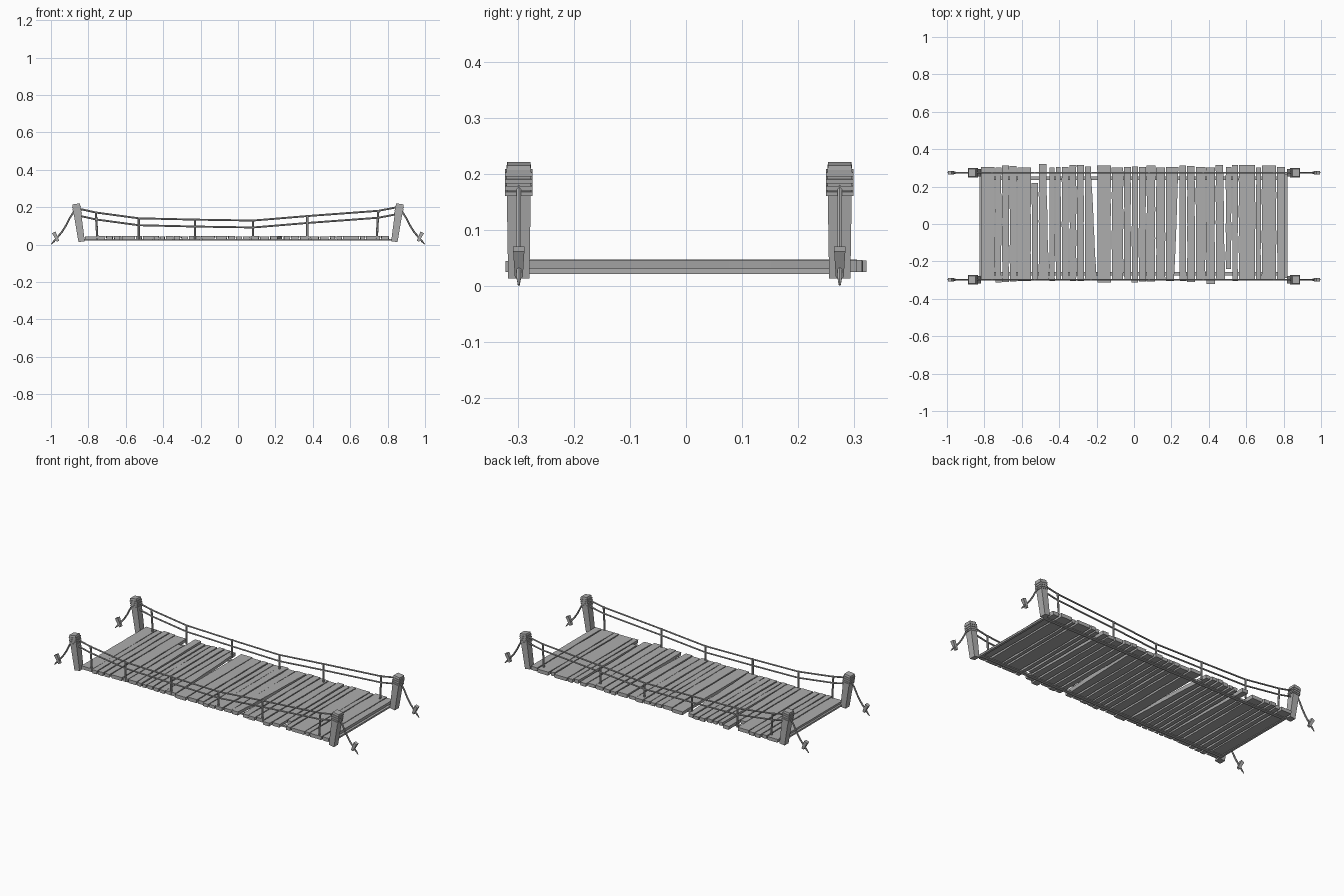
import bpy
import bmesh
import math
import random
from mathutils import Vector

random.seed(7)
if "Cube" in bpy.data.objects:
    bpy.data.objects.remove(bpy.data.objects["Cube"])

GREY = (0.42, 0.42, 0.42, 1)
wood = bpy.data.materials.new("weathered_grey")
wood.diffuse_color = GREY
wood.use_nodes = True
wood.node_tree.nodes["Principled BSDF"].inputs["Base Color"].default_value = GREY


def finish(name, bm):
    bmesh.ops.recalc_face_normals(bm, faces=bm.faces)
    mesh = bpy.data.meshes.new(name)
    bm.to_mesh(mesh)
    bm.free()
    mesh.materials.append(wood)
    obj = bpy.data.objects.new(name, mesh)
    bpy.context.collection.objects.link(obj)
    return obj


def loft(bm, rings):
    """Skin a row of equal rings of points and cap both ends."""
    loops = [[bm.verts.new(p) for p in ring] for ring in rings]
    n = len(loops[0])
    for a, b in zip(loops, loops[1:]):
        for i in range(n):
            j = (i + 1) % n
            bm.faces.new((a[i], a[j], b[j], b[i]))
    bm.faces.new(loops[0])
    bm.faces.new(loops[-1])


def sweep(name, path, sizes, sides=6):
    """Sweep a section with (half width, half depth) sizes along a path."""
    pts = [Vector(p) for p in path]
    if len(sizes) == 1:
        sizes = sizes * len(pts)
    rings = []
    for i, p in enumerate(pts):
        axis = (pts[min(i + 1, len(pts) - 1)] - pts[max(i - 1, 0)]).normalized()
        u = Vector((1, 0, 0)) if abs(axis.y) > 0.7 else Vector((0, 1, 0))
        v = axis.cross(u).normalized()
        k = 1 / math.cos(math.pi / 4) if sides == 4 else 1
        ring = []
        for s in range(sides):
            t = 2 * math.pi * (s + 0.5) / sides
            ring.append(p + u * math.cos(t) * sizes[i][0] * k
                        + v * math.sin(t) * sizes[i][1] * k)
        rings.append(ring)
    bm = bmesh.new()
    loft(bm, rings)
    return finish(name, bm)


# Deck planks: widths in hundredths, laid from one end to the other
widths = [7.5, 3.5, 4, 4, 7.5, 3.7, 5.5, 3.2, 3.3, 4, 4, 4, 6.5, 7.5, 6.5, 4,
          3.7, 4, 5, 5.2, 7, 4, 4.5, 5.5, 5, 5.2, 3.4, 3.4, 9, 3, 8, 4.6]
scale = 1.63 / sum(widths)
ROWS = 9
skewed = {12: 0.03, 20: -0.025, 6: 0.012, 25: 0.01}   # planks with wedge gaps
x = -0.82
for i, w in enumerate(widths):
    w *= scale
    back = 0.306 + random.uniform(-0.006, 0.010)
    front = -0.306 - random.uniform(-0.006, 0.008)
    if i == 5:
        back = 0.22                                   # broken plank
    if i == 6:
        back = 0.322
    if i == 24:
        front = -0.322
    if i == 26:
        front = -0.24                                 # broken plank
    top = 0.047 - random.uniform(0, 0.004)
    skew = skewed.get(i, 0)
    rings = []
    for r in range(ROWS):
        f = r / (ROWS - 1)
        y = front + (back - front) * f
        cut = abs(skew) * (f if skew > 0 else 1 - f)
        a = x + 0.002 + random.uniform(-0.001, 0.002)
        b = x + w - 0.002 - random.uniform(-0.001, 0.002) - cut
        rings.append([(a, y, top), (b, y, top),
                      (b - 0.003, y, 0.025), (a + 0.003, y, 0.025)])
    bm = bmesh.new()
    loft(bm, rings)
    finish(f"deck_plank_{i + 1}", bm)
    x += w

# Hand rope heights along the bridge
STATIONS = [-0.85, -0.76, -0.53, -0.23, 0.08, 0.37, 0.75, 0.85]
UPPER = [0.192, 0.172, 0.141, 0.134, 0.129, 0.153, 0.181, 0.2]
DROP = 0.037

for side, y, beam_y in (("left", 0.274, 0.245), ("right", -0.298, -0.266)):
    # Long beam under the deck
    sweep(f"{side}_under_beam", [(-0.82, beam_y, 0.026), (0.81, beam_y, 0.026)],
          [(0.01, 0.005)], 4)

    # Hand ropes and their uprights
    for label, drop in (("upper", 0), ("lower", DROP)):
        path = [(px, y, z - drop) for px, z in zip(STATIONS, UPPER)]
        sweep(f"{side}_{label}_rope", path, [(0.005, 0.005)])
    for n in range(1, 7):
        px, z = STATIONS[n], UPPER[n]
        lean = 0.008 * (1 if px > 0 else -1) if abs(px) > 0.7 else 0
        sweep(f"{side}_upright_{n}", [(px - lean, y, 0.03), (px, y, z + 0.004)],
              [(0.006, 0.006)])

    for end, s in (("east", 1), ("west", -1)):
        # Leaning, tapered post
        foot = Vector((s * 0.836, y, 0.016))
        head = Vector((s * 0.866, y, 0.218))
        sweep(f"{side}_{end}_post", [foot, foot.lerp(head, 0.96), head],
              [(0.019, 0.017), (0.022, 0.021), (0.0205, 0.02)], 4)

        # Rope wrapped round the post
        for n, f in enumerate((0.75, 0.8, 0.86, 0.92)):
            c = foot.lerp(head, f)
            h = (head - foot) * 0.018
            sweep(f"{side}_{end}_wrap_{n + 1}", [c - h, c + h],
                  [(0.0242, 0.0235)], 4)

        # Guy rope running down into the ground
        guy = [(0.875, 0.18), (0.898, 0.145), (0.918, 0.105), (0.94, 0.07),
               (0.965, 0.04), (0.985, 0.017), (0.998, 0.002)]
        sweep(f"{side}_{end}_guy_rope", [(s * gx, y, gz) for gx, gz in guy],
              [(0.005, 0.005)] * 6 + [(0.002, 0.002)])

        # Ground stake, leaning outward
        sweep(f"{side}_{end}_stake", [(s * 0.962, y, 0.018), (s * 0.985, y, 0.066)],
              [(0.007, 0.007), (0.01, 0.01)], 4)

# Cross beams between the posts at each end
for end, px in (("east", 0.815), ("west", -0.82)):
    sweep(f"{end}_cross_beam", [(px, -0.29, 0.026), (px, 0.266, 0.026)],
          [(0.007, 0.005)], 4)
